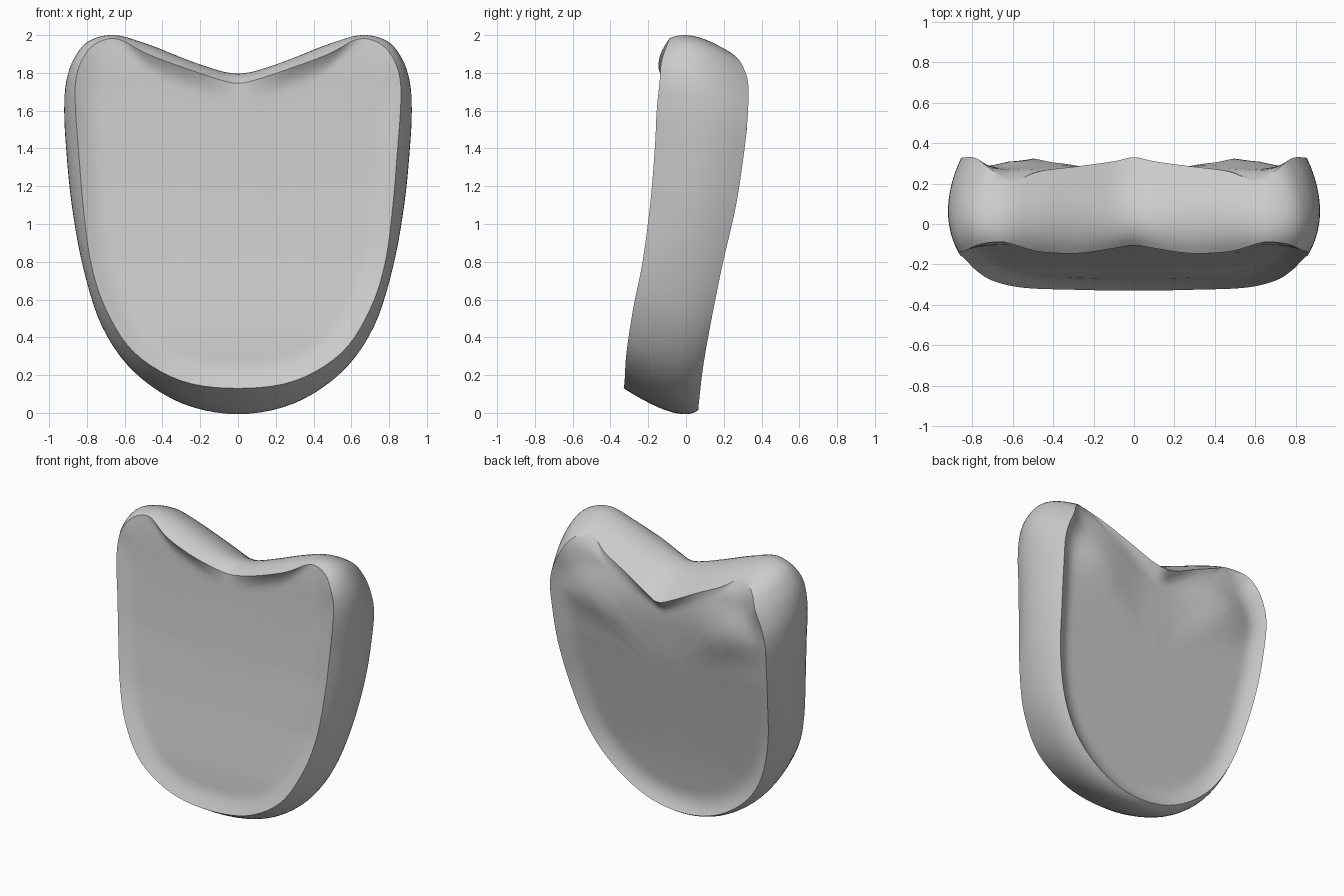
import bpy, bmesh, math
from mathutils import Vector

if "Cube" in bpy.data.objects:
    bpy.data.objects.remove(bpy.data.objects["Cube"])

# Right halves of the three guiding loops (x, y, z), bottom centre to top centre
FRONT = [(0, -.33, .13), (.3, -.325, .17), (.55, -.315, .32), (.70, -.28, .55), (.78, -.23, .8),
         (.82, -.19, 1.1), (.845, -.165, 1.4), (.86, -.155, 1.6), (.86, -.14, 1.75), (.83, -.13, 1.86),
         (.76, -.10, 1.95), (.64, -.09, 1.98), (.48, -.135, 1.90), (.28, -.145, 1.825), (.1, -.12, 1.765), (0, -.105, 1.745)]
MID = [(0, -.08, .005), (.3, -.08, .06), (.55, -.07, .22), (.72, -.05, .46), (.82, -.01, .77),
       (.88, .03, 1.1), (.91, .06, 1.4), (.92, .07, 1.6), (.91, .07, 1.74), (.87, .07, 1.86),
       (.79, .06, 1.96), (.65, .04, 1.995), (.48, .04, 1.95), (.28, .05, 1.87), (.1, .06, 1.805), (0, .07, 1.79)]
BACK = [(0, .065, .015), (.28, .07, .07), (.53, .09, .24), (.69, .13, .47), (.785, .19, .77),
        (.835, .265, 1.1), (.855, .31, 1.4), (.855, .325, 1.55), (.83, .33, 1.66), (.78, .325, 1.77),
        (.72, .28, 1.87), (.61, .21, 1.92), (.47, .26, 1.84), (.28, .285, 1.75), (.1, .31, 1.66), (0, .33, 1.63)]
CENTRE = Vector((0, 0, 1.0))
FRONT_LINE = [(0, -.34), (.4, -.305), (.8, -.235), (1.2, -.185), (1.6, -.155), (2.1, -.13)]
BACK_LINE = [(0, .06), (.4, .12), (.8, .20), (1.2, .285), (1.5, .32), (2.1, .325)]


def smooth_loop(half, steps=5):
    """Mirror a half loop and pass a closed Catmull-Rom curve through it."""
    p = [Vector(v) for v in half]
    p += [Vector((-v.x, v.y, v.z)) for v in reversed(p[1:-1])]
    out, n = [], len(p)
    for i in range(n):
        a, b, c, d = p[i - 1], p[i], p[(i + 1) % n], p[(i + 2) % n]
        for k in range(steps):
            t = k / steps
            out.append(.5 * (2 * b + (c - a) * t + (2 * a - 5 * b + 4 * c - d) * t * t
                             + (3 * b - a - 3 * c + d) * t ** 3))
    return out


def lerp_table(table, z):
    for (z0, y0), (z1, y1) in zip(table, table[1:]):
        if z <= z1:
            return y0 + (y1 - y0) * (z - z0) / (z1 - z0)
    return table[-1][1]


def dish_rings(rim, line, depth, bump):
    """Shrinking rings that sink from the rim into a shallow dish."""
    rings = []
    for f in (.98, .95, .91, .87, .83, .76, .65, .5, .32, .15):
        s = math.sin(min(1, (1 - f) / .15) * math.pi / 2)
        ring = []
        for v in rim:
            q = CENTRE + (v - CENTRE) * f
            base = lerp_table(line, q.z)
            sink = depth
            if bump:
                r2 = (abs(q.x) - .5) ** 2 / .05 + (q.z - 1.52) ** 2 / .03
                sink = depth * (1 - 1.05 * math.exp(-r2))
            q.y = v.y * (1 - s) + (base + sink) * s
            ring.append(q)
        rings.append(ring)
    return rings


front, mid, back = map(smooth_loop, (FRONT, MID, BACK))

# Rounded side wall: quadratic sweep from front rim through the widest loop to back rim
wall = []
for k in range(13):
    t = k / 12
    wall.append([a * ((1 - t) * (1 - 2 * t)) + b * (4 * t * (1 - t)) + c * (t * (2 * t - 1))
                 for a, b, c in zip(front, mid, back)])

front_dish = dish_rings(front, FRONT_LINE, .04, False)
back_dish = dish_rings(back, BACK_LINE, -.055, True)
rings = front_dish[::-1] + wall + back_dish

# Skin all rings into one closed body
bm = bmesh.new()
loops = [[bm.verts.new(v) for v in r] for r in rings]
n = len(front)
for a, b in zip(loops, loops[1:]):
    for i in range(n):
        j = (i + 1) % n
        bm.faces.new((a[i], a[j], b[j], b[i]))
for loop in (loops[0], loops[-1]):
    c = bm.verts.new(sum((v.co for v in loop), Vector()) / n)
    for i in range(n):
        bm.faces.new((loop[i], loop[(i + 1) % n], c))
bmesh.ops.recalc_face_normals(bm, faces=bm.faces)
mesh = bpy.data.meshes.new("dished_body")
bm.to_mesh(mesh)
bm.free()
body = bpy.data.objects.new("dished_body", mesh)
bpy.context.collection.objects.link(body)
bpy.context.view_layer.objects.active = body
body.select_set(True)
bpy.ops.object.shade_smooth_by_angle(angle=math.radians(40))
